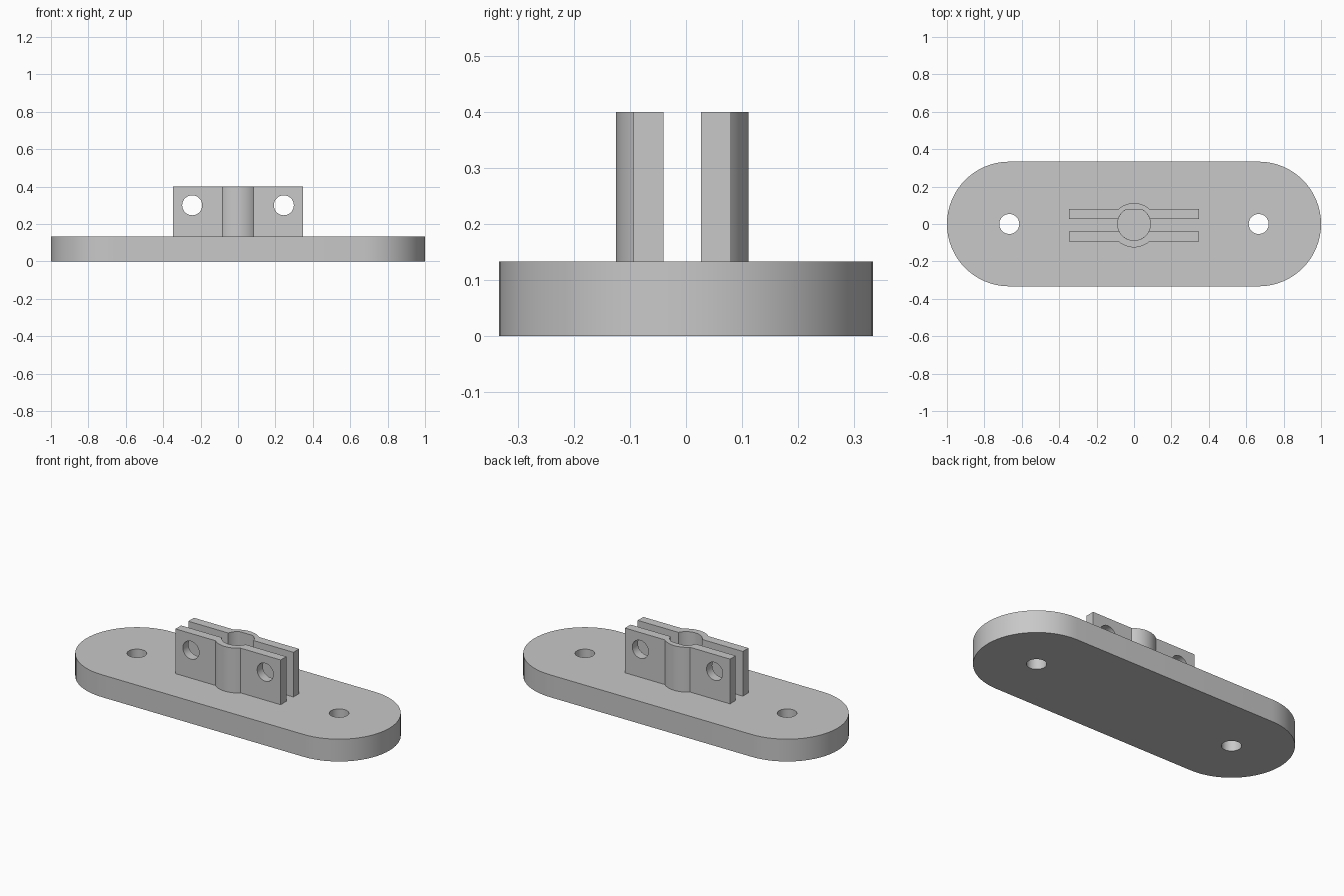
import bpy
import bmesh
from math import asin, cos, pi, sin, sqrt, radians

if "Cube" in bpy.data.objects:
    bpy.data.objects.remove(bpy.data.objects["Cube"], do_unlink=True)

U = 0.04 / 3                     # modelling unit
BASE_TOP, JAW_TOP = 10 * U, 30 * U
END_R, HOLE_R = 25 * U, 4 * U
BORE_R, COLLAR_R = 0.088, 0.125

grey = bpy.data.materials.new("plain grey")
grey.use_nodes = True
grey.diffuse_color = (0.58, 0.58, 0.58, 1)
grey.node_tree.nodes["Principled BSDF"].inputs["Base Color"].default_value = grey.diffuse_color


def arc(cx, cy, r, a0, a1, n):
    return [(cx + r * cos(a0 + (a1 - a0) * i / n),
             cy + r * sin(a0 + (a1 - a0) * i / n)) for i in range(n + 1)]


def prism(name, outline, z0, z1):
    """Extrude a flat outline between two heights."""
    bm = bmesh.new()
    face = bm.faces.new([bm.verts.new((x, y, z0)) for x, y in outline])
    top = bmesh.ops.extrude_face_region(bm, geom=[face])["geom"]
    bmesh.ops.translate(bm, vec=(0, 0, z1 - z0),
                        verts=[g for g in top if isinstance(g, bmesh.types.BMVert)])
    bmesh.ops.recalc_face_normals(bm, faces=bm.faces)
    mesh = bpy.data.meshes.new(name)
    bm.to_mesh(mesh)
    bm.free()
    mesh.materials.append(grey)
    obj = bpy.data.objects.new(name, mesh)
    bpy.context.collection.objects.link(obj)
    return obj


def drill(obj, x, y, z, r, depth, turn=0):
    """Cut a round hole centred on a point."""
    bpy.ops.mesh.primitive_cylinder_add(vertices=48, radius=r, depth=depth,
                                        location=(x, y, z), rotation=(turn, 0, 0))
    cutter = bpy.context.object
    cutter.hide_render = True
    cutter.data.materials.append(grey)
    mod = obj.modifiers.new("hole", 'BOOLEAN')
    mod.operation, mod.solver, mod.object = 'DIFFERENCE', 'EXACT', cutter
    select(obj)
    bpy.ops.object.modifier_apply(modifier=mod.name)
    bpy.data.objects.remove(cutter, do_unlink=True)


def select(obj):
    bpy.ops.object.select_all(action='DESELECT')
    obj.select_set(True)
    bpy.context.view_layer.objects.active = obj


def smooth(obj):
    select(obj)
    bpy.ops.object.shade_smooth_by_angle(angle=radians(25))


# Rounded base with two mounting holes and a shallow shaft seat
end_x = 1 - END_R
base = prism("base_plate",
             arc(end_x, 0, END_R, -pi / 2, pi / 2, 32)
             + arc(-end_x, 0, END_R, pi / 2, 3 * pi / 2, 32), 0, BASE_TOP)
for side in (-1, 1):
    drill(base, side * end_x, 0, BASE_TOP / 2, HOLE_R, 0.4)
drill(base, 0, 0, BASE_TOP, BORE_R, BASE_TOP)
smooth(base)


def clamp_jaw(name, side, inner, outer, collar_y, flat):
    """Flat jaw with a half collar; distances are measured away from the centre."""
    half = 26 * U
    a = asin((outer - collar_y) / COLLAR_R)
    b = asin(inner / BORE_R)
    collar = arc(0, collar_y, COLLAR_R, a, pi - a, 24)
    bore = [(x, min(y, flat)) for x, y in arc(0, 0, BORE_R, pi - b, b, 24)]
    if flat < BORE_R:            # shaft key: straight chord across the bore
        chord = sqrt(BORE_R ** 2 - flat ** 2)
        bore = [p for p in bore if p[1] < flat - 0.0005]
        mid = len(bore) // 2
        bore[mid:mid] = [(-chord, flat), (chord, flat)]
    outline = ([(half, inner), (half, outer)] + collar
               + [(-half, outer), (-half, inner)] + bore)
    jaw = prism(name, [(x, side * y) for x, y in outline], BASE_TOP - 0.003, JAW_TOP)
    for s in (-1, 1):
        drill(jaw, s * 0.245, side * (inner + outer) / 2, 0.3, HOLE_R, 0.3, pi / 2)
    smooth(jaw)


# Facing clamp jaws
clamp_jaw("front_clamp_jaw", -1, 3 * U, 7 * U, 0, 1)
clamp_jaw("back_clamp_jaw", 1, 2 * U, 6 * U, -U, 0.077)
